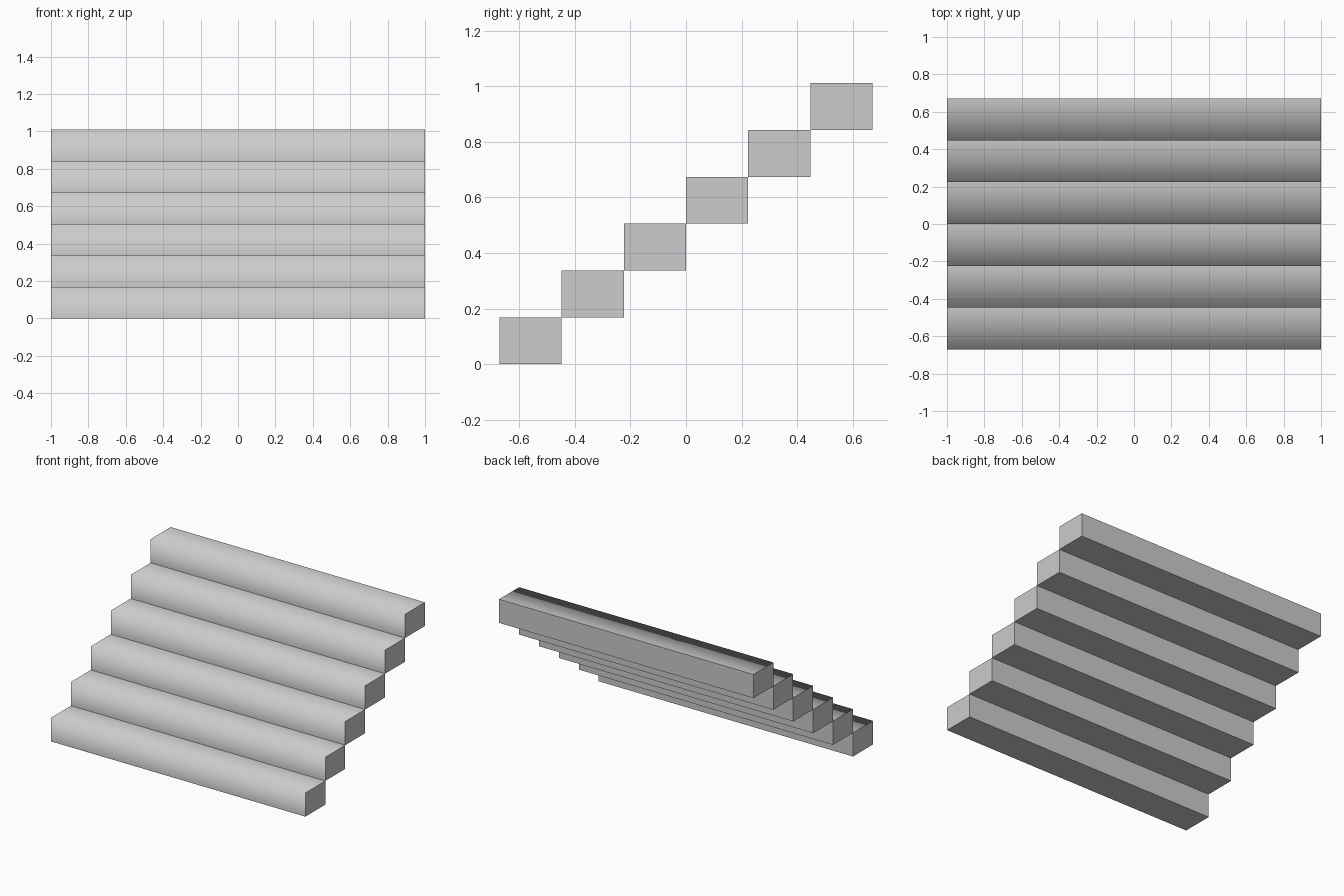
import bpy
import bmesh
from mathutils import Matrix, Vector

default = bpy.data.objects.get("Cube")
if default:
    bpy.data.objects.remove(default, do_unlink=True)

STEPS = 6
WIDTH, DEPTH, RISE = 2.0, 0.2238, 0.1685

# Plain grey finish shared by every step
GREY = (0.604, 0.604, 0.604, 1.0)
grey = bpy.data.materials.new("light_grey")
grey.use_nodes = True
grey.diffuse_color = GREY
grey.node_tree.nodes["Principled BSDF"].inputs["Base Color"].default_value = GREY


def is_nosing(edge):
    """True for the long edge where the riser meets the tread."""
    return all(v.co.y < 0 and v.co.z > 0 for v in edge.verts)


def add_step(index):
    bm = bmesh.new()
    bmesh.ops.create_cube(bm, size=1.0)
    bmesh.ops.transform(bm, matrix=Matrix.Diagonal((WIDTH, DEPTH, RISE, 1)),
                        verts=bm.verts)
    # Smooth only across the nosing, every other edge stays sharp
    for face in bm.faces:
        face.smooth = True
    for edge in bm.edges:
        edge.smooth = is_nosing(edge)

    mesh = bpy.data.meshes.new(f"step_{index + 1}")
    bm.to_mesh(mesh)
    bm.free()
    mesh.materials.append(grey)
    step = bpy.data.objects.new(mesh.name, mesh)
    step.location = Vector((0, (index + 0.5 - STEPS / 2) * DEPTH,
                            (index + 0.5) * RISE))
    bpy.context.collection.objects.link(step)


# Flight of block steps climbing towards the back
for i in range(STEPS):
    add_step(i)
